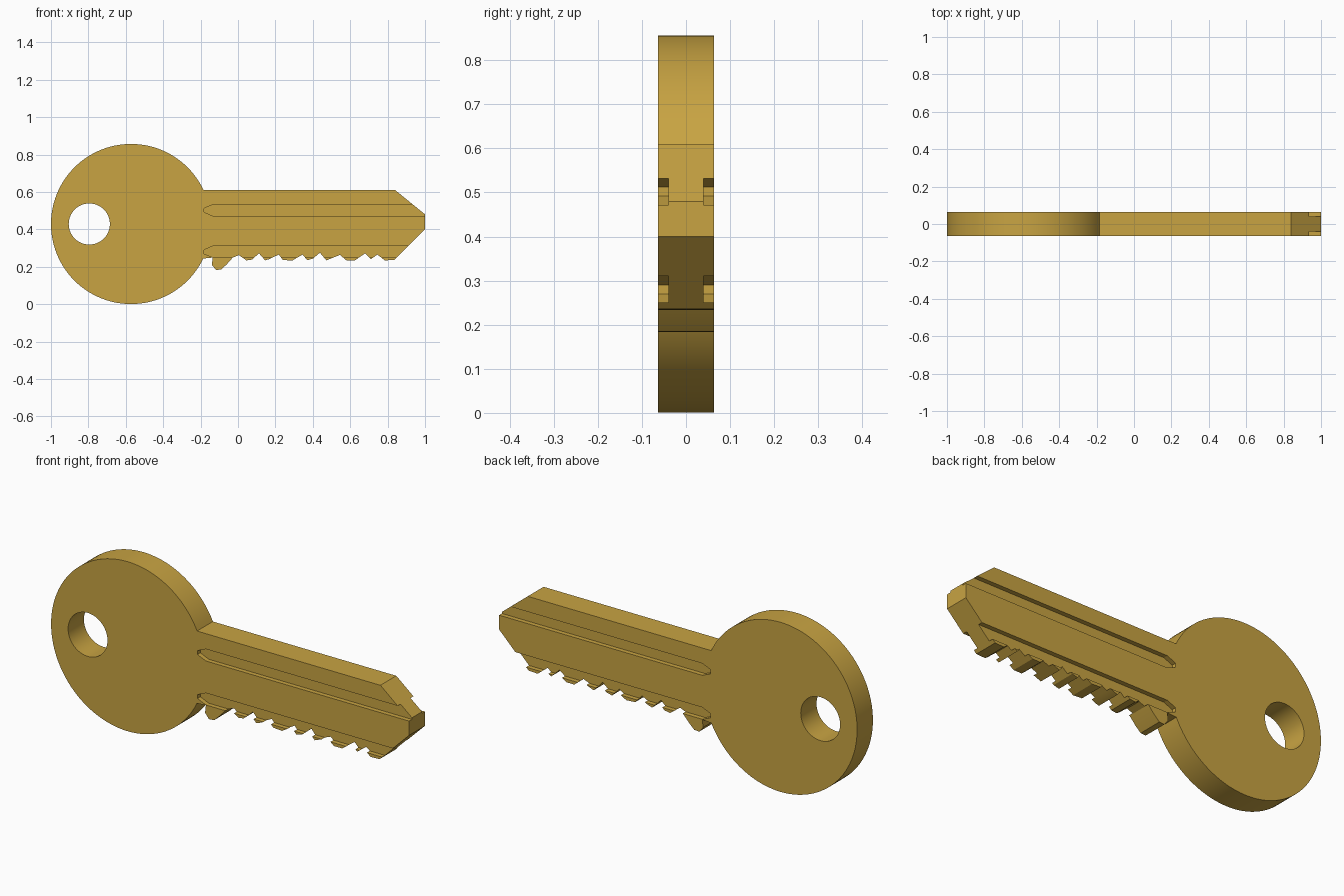
import bpy, bmesh, math

if "Cube" in bpy.data.objects:
    bpy.data.objects.remove(bpy.data.objects["Cube"])

HALF = 0.063                                # half thickness of the key
HEAD_X, HEAD_Z, HEAD_R = -0.572, 0.4285, 0.428

brass = bpy.data.materials.new("brass")
brass.diffuse_color = (0.58, 0.37, 0.055, 1)
brass.use_nodes = True
brass.node_tree.nodes["Principled BSDF"].inputs["Base Color"].default_value = brass.diffuse_color


def extrude_profile(name, points, y0, y1):
    """Solid made from an x-z outline, running from y0 to y1."""
    bm = bmesh.new()
    face = bm.faces.new([bm.verts.new((x, y0, z)) for x, z in points])
    new = bmesh.ops.extrude_face_region(bm, geom=[face])["geom"]
    verts = [v for v in new if isinstance(v, bmesh.types.BMVert)]
    bmesh.ops.translate(bm, vec=(0, y1 - y0, 0), verts=verts)
    bmesh.ops.recalc_face_normals(bm, faces=bm.faces)
    mesh = bpy.data.meshes.new(name)
    bm.to_mesh(mesh)
    bm.free()
    mesh.materials.append(brass)
    obj = bpy.data.objects.new(name, mesh)
    bpy.context.collection.objects.link(obj)
    return obj


def arc(cx, cz, r, a0, a1, n):
    return [(cx + r * math.cos(a0 + (a1 - a0) * i / n),
             cz + r * math.sin(a0 + (a1 - a0) * i / n)) for i in range(n + 1)]


def cut(target, cutter):
    cutter.hide_render = True
    mod = target.modifiers.new("cut", 'BOOLEAN')
    mod.operation = 'DIFFERENCE'
    mod.solver = 'EXACT'
    mod.object = cutter
    bpy.context.view_layer.objects.active = target
    bpy.ops.object.modifier_apply(modifier=mod.name)
    bpy.data.objects.remove(cutter)


# Outline: round head, then the toothed lower edge, the tip and the straight back
top_angle = math.asin((0.61 - HEAD_Z) / HEAD_R)
low_angle = 2 * math.pi + math.asin((0.244 - HEAD_Z) / HEAD_R)
head = arc(HEAD_X, HEAD_Z, HEAD_R, top_angle, low_angle, 96)
teeth = [(-0.135, 0.249), (-0.14, 0.21), (-0.118, 0.183), (-0.09, 0.185),
         (-0.06, 0.213), (-0.028, 0.249), (0.005, 0.262), (0.045, 0.234),
         (0.075, 0.238), (0.112, 0.272), (0.145, 0.234), (0.165, 0.24),
         (0.218, 0.265), (0.24, 0.236), (0.29, 0.233), (0.345, 0.265),
         (0.37, 0.235), (0.40, 0.243), (0.438, 0.275), (0.472, 0.234),
         (0.545, 0.263), (0.58, 0.234), (0.625, 0.234), (0.68, 0.272),
         (0.71, 0.24), (0.745, 0.265), (0.785, 0.234), (0.835, 0.236)]
tip = [(1, 0.40), (1, 0.48), (0.84, 0.61)]
key = extrude_profile("key", head + teeth + tip, -HALF, HALF)

# Key ring hole
cut(key, extrude_profile("hole_cutter",
                         arc(-0.795, HEAD_Z, 0.11, 0, 2 * math.pi * 47 / 48, 47),
                         -0.2, 0.2))

# Two grooves with tapered ends on each side of the blade
for side in (-1, 1):
    for z in (0.25, 0.472):
        groove = [(1.1, z), (1.1, z + 0.06), (-0.135, z + 0.06),
                  (-0.182, z + 0.04), (-0.182, z + 0.02), (-0.135, z)]
        cut(key, extrude_profile("groove_cutter", groove, side * 0.04, side * 0.1))

bpy.ops.object.select_all(action='DESELECT')
key.select_set(True)
bpy.context.view_layer.objects.active = key
bpy.ops.object.shade_smooth_by_angle(angle=math.radians(15))
